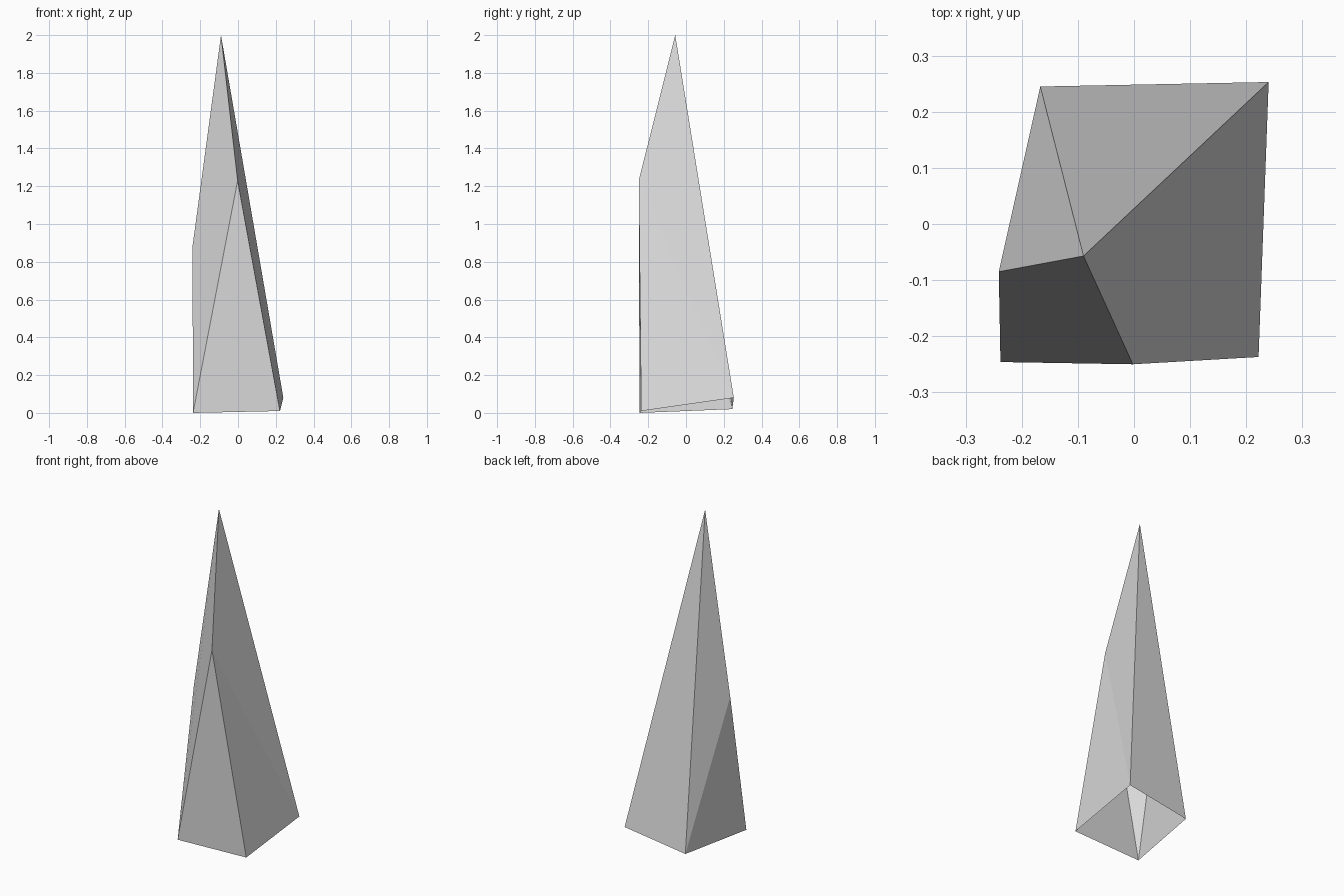
import bpy
import bmesh

cube = bpy.data.objects.get("Cube")
if cube:
    bpy.data.objects.remove(cube, do_unlink=True)

# Single pale grey stone colour
grey = bpy.data.materials.new("pale_grey")
grey.use_nodes = True
colour = (0.7, 0.7, 0.7, 1.0)
grey.diffuse_color = colour
grey.node_tree.nodes["Principled BSDF"].inputs["Base Color"].default_value = colour

# Corners of the leaning shard
corners = {
    "tip": (-0.09, -0.057, 2.0),
    "front_peak": (-0.002, -0.25, 1.23),
    "side_peak": (-0.241, -0.085, 0.88),
    "front_right": (-0.238, -0.246, 0.0),
    "front_left": (0.222, -0.237, 0.01),
    "back_left": (0.24, 0.253, 0.08),
    "back_right": (-0.167, 0.245, 0.02),
}

# Facets wound to face outward; the underside is open
facets = [
    "front_right front_left front_peak",
    "front_right front_peak tip side_peak",
    "front_left back_left front_peak",
    "front_peak back_left tip",
    "back_left back_right tip",
    "back_right side_peak tip",
    "back_right front_right side_peak",
]

bm = bmesh.new()
verts = {name: bm.verts.new(co) for name, co in corners.items()}
for facet in facets:
    bm.faces.new([verts[name] for name in facet.split()])

mesh = bpy.data.meshes.new("crystal_shard")
bm.to_mesh(mesh)
bm.free()
mesh.materials.append(grey)
shard = bpy.data.objects.new("crystal_shard", mesh)
bpy.context.collection.objects.link(shard)
